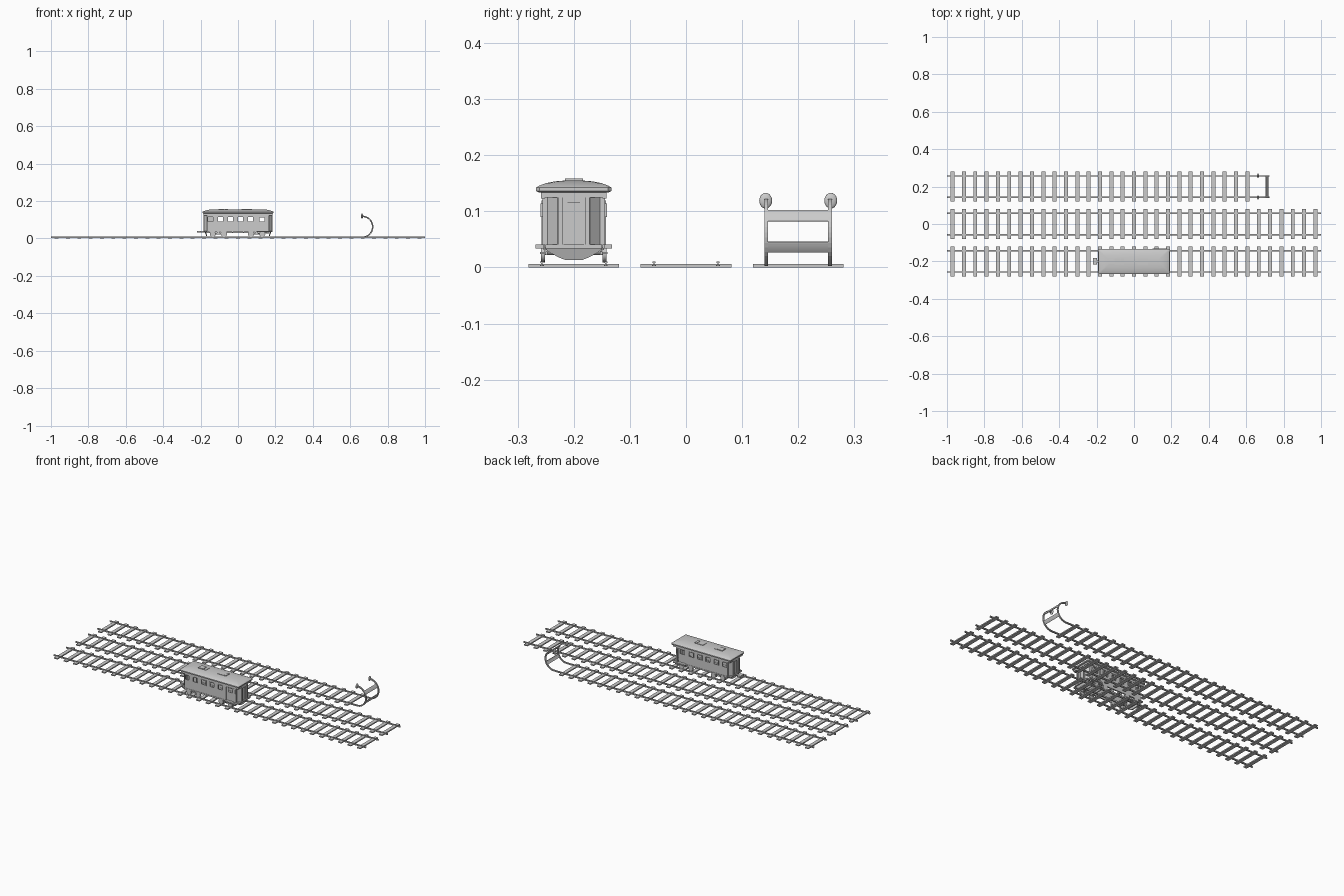
import bpy, bmesh, math
from mathutils import Matrix, Vector

if "Cube" in bpy.data.objects:
    bpy.data.objects.remove(bpy.data.objects["Cube"])

CY = -0.2  # centre line of the carriage


def finish(name, bm, smooth=None):
    bmesh.ops.recalc_face_normals(bm, faces=bm.faces)
    me = bpy.data.meshes.new(name)
    bm.to_mesh(me)
    bm.free()
    ob = bpy.data.objects.new(name, me)
    bpy.context.collection.objects.link(ob)
    if smooth:
        bpy.context.view_layer.objects.active = ob
        ob.select_set(True)
        bpy.ops.object.shade_smooth_by_angle(angle=math.radians(smooth))
        ob.select_set(False)
    return ob


def add_box(bm, x0, x1, y0, y1, z0, z1):
    m = Matrix.Translation(((x0 + x1) / 2, (y0 + y1) / 2, (z0 + z1) / 2)) @ \
        Matrix.Diagonal((x1 - x0, y1 - y0, z1 - z0, 1))
    bmesh.ops.create_cube(bm, size=1, matrix=m)


def boxes(name, specs):
    bm = bmesh.new()
    for s in specs:
        add_box(bm, *s)
    return finish(name, bm)


def add_disc(bm, loc, axis, r, depth, seg=20, r2=None):
    rot = Vector((0, 0, 1)).rotation_difference(Vector(axis)).to_matrix().to_4x4()
    bmesh.ops.create_cone(bm, cap_ends=True, segments=seg, radius1=r, radius2=r2 or r,
                          depth=depth, matrix=Matrix.Translation(loc) @ rot)


def loft(bm, rings):
    """Bridge closed rings of points and cap both ends."""
    vs = [[bm.verts.new(p) for p in ring] for ring in rings]
    for a, b in zip(vs, vs[1:]):
        for i in range(len(a)):
            j = (i + 1) % len(a)
            bm.faces.new((a[i], a[j], b[j], b[i]))
    bm.faces.new(vs[0])
    bm.faces.new(vs[-1])


def sweep(bm, path, profile, y):
    """Sweep a (width, height) profile along (x, z, angle) path points."""
    loft(bm, [[(x - h * math.sin(a), y + w, z + h * math.cos(a)) for w, h in profile]
              for x, z, a in path])


RAIL = [(-.0035, -.004), (.0035, -.004), (.0035, -.0025), (.0012, -.0015), (.0012, .001),
        (.0028, .002), (.0028, .004), (-.0028, .004), (-.0028, .002), (-.0012, .001),
        (-.0012, -.0015), (-.0035, -.0025)]
BX, BZ, BR = .664, .0625, .056  # bumper arc


def arc(a0, a1, n):
    out = []
    for i in range(n + 1):
        a = math.radians(a0 + (a1 - a0) * i / n)
        out.append((BX + BR * math.cos(a), BZ + BR * math.sin(a), a + math.pi / 2))
    return out


# three tracks
for label, ty, count in (("front", -.2, 33), ("middle", 0, 33), ("back", .2, 27)):
    xs = [-.97 + i * 1.94 / 32 for i in range(count)]
    boxes(label + "_sleepers", [(x - .0105, x + .0105, ty - .081, ty + .081, 0, .0065) for x in xs])
    bm = bmesh.new()
    path = [(-1, .0065, 0), (1, .0065, 0)]
    if label == "back":
        path = [(-1, .0065, 0)] + arc(-90, 90, 20)
    for s in (-1, 1):
        sweep(bm, path, RAIL, ty + s * .057)
    finish(label + "_rails", bm)

# buffer stop: curved cross plates and pads
bm = bmesh.new()
for a0, a1 in ((-38, -17), (21, 43)):
    sweep(bm, arc(a0, a1, 5), [(-.057, -.002), (.057, -.002), (.057, .002), (-.057, .002)], .2)
finish("buffer_plates", bm)
bm = bmesh.new()
for s in (-1, 1):
    c = Vector((BX - .001, .2 + s * .058, .119))
    m = Matrix.Translation(c) @ Matrix.Diagonal((.005, .0115, .014, 1))
    bmesh.ops.create_uvsphere(bm, u_segments=16, v_segments=10, radius=1, matrix=m)
finish("buffer_pads", bm, 40)

# carriage walls with bay-shaped ends
half = [(.165, -.056), (.165, -.047), (.182, -.029), (.182, .029), (.165, .047), (.165, .056)]
outline = half + [(-x, -y) for x, y in half]
bm = bmesh.new()
lo = [bm.verts.new((x, CY + y, .036)) for x, y in outline]
hi = [bm.verts.new((x, CY + y, .136)) for x, y in outline]
for i in range(len(lo)):
    j = (i + 1) % len(lo)
    bm.faces.new((lo[i], lo[j], hi[j], hi[i]))
walls = finish("carriage_walls", bm)
sol = walls.modifiers.new("thickness", "SOLIDIFY")
sol.thickness, sol.offset = .005, -1

# openings: side windows, side doors, end doors, angled end windows
WX = [-.147, -.093, -.04, .013, .067]
cuts = [(x - .0135, x + .0135, CY - .1, CY + .1, .092, .116) for x in WX]
cuts += [(.103, .153, CY - .1, CY + .1, .04, .117)]
cuts += [(-.3, .3, CY - .018, CY + .018, .039, .115)]
cutter = boxes("opening_cutter", cuts)
cutter.hide_render = True
cutter.hide_viewport = True
cut = walls.modifiers.new("openings", "BOOLEAN")
cut.object, cut.operation, cut.solver = cutter, "DIFFERENCE", "EXACT"


def frame(x, s, w, z0, z1, t=.003):
    ya, yb = sorted((CY + s * .055, CY + s * .0575))
    return [(x - w - t, x - w, ya, yb, z0 - t, z1 + t), (x + w, x + w + t, ya, yb, z0 - t, z1 + t),
            (x - w, x + w, ya, yb, z0 - t, z0), (x - w, x + w, ya, yb, z1, z1 + t)]


frames, doors, steps, trim = [], [], [], []
for s in (-1, 1):
    for x in WX:
        frames += frame(x, s, .0135, .092, .116)
    frames += frame(.128, s, .025, .04, .117, .002)
    y0, y1 = sorted((CY + s * .049, CY + s * .052))
    # recessed side door with a window opening
    doors += [(.103, .153, y0, y1, .038, .09), (.103, .153, y0, y1, .112, .118),
              (.103, .114, y0, y1, .09, .112), (.142, .153, y0, y1, .09, .112)]
    # end door recessed in the bay
    e0, e1 = sorted((s * .174, s * .177))
    doors += [(e0, e1, CY - .019, CY + .019, .036, .116)]
    d0, d1 = sorted((s * .176, s * .1795))
    doors += [(d0, d1, CY + k * .0145 - .0035, CY + k * .0145 + .0035, .039, .115) for k in (-1, 1)]
    # posts on the bay edges and handrails
    p0, p1 = sorted((s * .179, s * .185))
    trim += [(p0, p1, CY + k * .024 - .004, CY + k * .024 + .004, .04, .125) for k in (-1, 1)]
    trim += [(.158, .162, *sorted((CY + s * .055, CY + s * .0595)), .09, .114)]
    h0, h1 = sorted((CY + s * .051, CY + s * .058))
    trim += [(-.182, .182, h0, h1, .123, .135), (-.168, .168, h0, h1, .034, .041)]
    x0, x1 = sorted((s * .163, s * .184))
    trim += [(x0, x1, CY - .058, CY + .058, .125, .135), (x0, x1, CY - .05, CY + .05, .034, .041)]
    steps += [(.098, .176, *sorted((CY + s * .054, CY + s * .068)), .034, .041)]
    steps += [(.105, .165, *sorted((CY + s * .05, CY + s * .06)), .024, .028)]
boxes("window_frames", frames)
boxes("doors", doors)
boxes("carriage_trim", trim)
boxes("door_steps", steps)
boxes("inner_bulkhead", [(-.162, -.125, CY - .002, CY + .002, .04, .134)])


# roof: stacked rings rising to a shallow crown
def roof_ring(inset, z):
    a, b, c = .19 - inset, .067 - inset, .006
    pts = [(a, -b + c), (a, b - c), (a - c, b), (c - a, b), (-a, b - c), (-a, c - b), (c - a, -b), (a - c, -b)]
    return [(x, CY + y, z) for x, y in pts]


bm = bmesh.new()
loft(bm, [roof_ring(i, z) for i, z in ((.004, .134), (0, .136), (0, .1425), (.006, .146),
                                       (.018, .1505), (.034, .1535), (.052, .155))])
finish("roof", bm, 20)
boxes("roof_vents", [(-.104, -.072, CY - .016, CY + .016, .15, .159), (-.07, -.054, CY - .016, CY + .016, .15, .157),
                     (.02, .06, CY - .016, CY + .016, .15, .157), (.06, .074, CY - .016, CY + .016, .15, .159)])

# tapered aprons under each end
bm = bmesh.new()
for s in (-1, 1):
    shape = [(-.053, .036), (-.045, .028), (-.027, .018), (-.014, .013),
             (.014, .013), (.027, .018), (.045, .028), (.053, .036)]
    loft(bm, [[(s * (x - .35 * (.036 - z)), CY + y, z) for y, z in shape] for x in (.172, .178)])
finish("end_aprons", bm)

# underframe, axles, wheels and coupler
frames = [(-.168, .168, CY + s * .03 - .003, CY + s * .03 + .003, .03, .038) for s in (-1, 1)]
frames += [(x - .003, x + .003, CY - .054, CY + .054, .031, .037) for x in (-.15, -.09, -.03, .03, .09, .15)]
for c in (-.105, .1):
    frames += [(c - .042, c + .042, *sorted((CY + s * .047, CY + s * .05)), .022, .029) for s in (-1, 1)]
    frames += [(c - .006, c + .006, CY - .05, CY + .05, .022, .034)]
boxes("underframe", frames)
bm = bmesh.new()
for x in (-.135, -.075, .07, .13):
    add_disc(bm, (x, CY, .0245), (0, 1, 0), .0025, .108, 8)
    for s in (-1, 1):
        add_disc(bm, (x, CY + s * .056, .0245), (0, 1, 0), .0145, .005)
        add_disc(bm, (x, CY + s * .0525, .0245), (0, 1, 0), .016, .002)
finish("wheels", bm, 30)
boxes("coupler", [(-.212, -.16, CY - .006, CY + .006, .033, .039), (-.219, -.198, CY - .017, CY + .017, .032, .041)])
